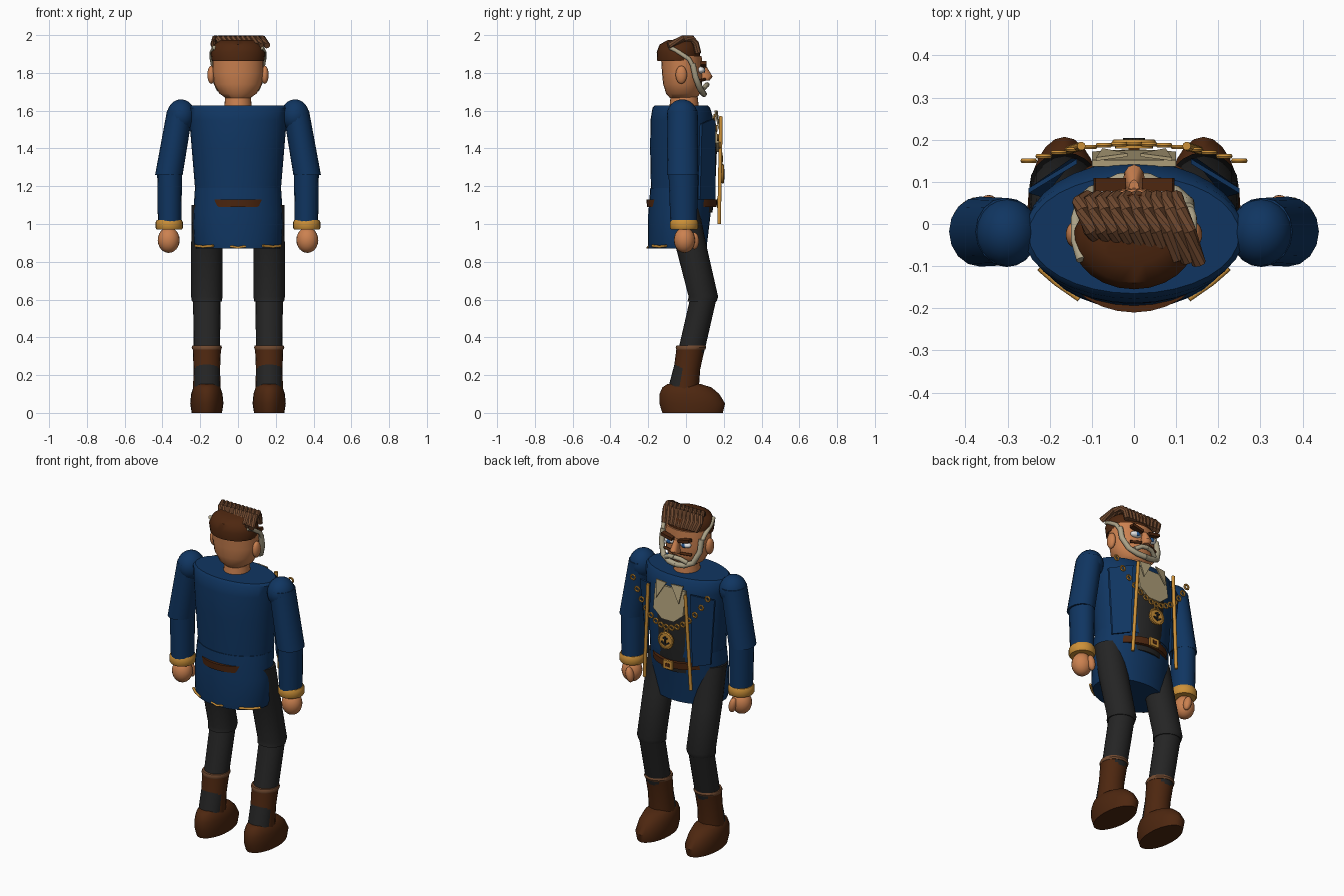
import bpy, bmesh, math
from mathutils import Vector, Matrix

cube = bpy.data.objects.get("Cube")
if cube:
    bpy.data.objects.remove(cube, do_unlink=True)


def colour(name, r, g, b):
    m = bpy.data.materials.new(name)
    m.use_nodes = True
    m.diffuse_color = (r, g, b, 1)
    bsdf = next(n for n in m.node_tree.nodes if n.type == 'BSDF_PRINCIPLED')
    bsdf.inputs["Base Color"].default_value = (r, g, b, 1)
    bsdf.inputs["Roughness"].default_value = 0.8
    return m


NAVY = colour("navy cloth", .005, .036, .12)
BLACK = colour("charcoal cloth", .018, .018, .018)
BROWN = colour("dark brown", .075, .02, .005)
TAN = colour("light brown", .17, .07, .03)
SKIN = colour("skin", .6, .22, .08)
GOLD = colour("gold", .6, .28, .04)
CREAM = colour("cream linen", .42, .34, .19)
GREY = colour("grey whiskers", .42, .37, .25)
WHITE = colour("eye white", .8, .8, .8)
BLUE = colour("iris blue", .02, .1, .3)


def finish(name, bm, mat, angle=40):
    bmesh.ops.recalc_face_normals(bm, faces=bm.faces)
    me = bpy.data.meshes.new(name)
    bm.to_mesh(me)
    bm.free()
    me.materials.append(mat)
    ob = bpy.data.objects.new(name, me)
    bpy.context.collection.objects.link(ob)
    bpy.ops.object.select_all(action='DESELECT')
    ob.select_set(True)
    bpy.context.view_layer.objects.active = ob
    bpy.ops.object.shade_smooth_by_angle(angle=math.radians(angle))
    return ob


def loft(name, rings, mat, sides=24):
    """Stack of elliptical rings: (z, centre x, centre y, radius x, radius y)."""
    bm = bmesh.new()
    loops = []
    for z, cx, cy, rx, ry in rings:
        turn = [math.tau * i / sides for i in range(sides)]
        loops.append([bm.verts.new((cx + rx * math.cos(a), cy + ry * math.sin(a), z)) for a in turn])
    for a, b in zip(loops, loops[1:]):
        for i in range(sides):
            j = (i + 1) % sides
            bm.faces.new((a[i], a[j], b[j], b[i]))
    bm.faces.new(loops[0])
    bm.faces.new(loops[-1])
    return finish(name, bm, mat)


def ball(name, at, size, mat, tilt=0):
    bm = bmesh.new()
    m = Matrix.Translation(at) @ Matrix.Rotation(tilt, 4, 'Y') @ Matrix.Diagonal((*size, 1))
    bmesh.ops.create_uvsphere(bm, u_segments=20, v_segments=12, radius=1, matrix=m)
    return finish(name, bm, mat)


def box(name, at, size, mat, tilt=0):
    bm = bmesh.new()
    m = Matrix.Translation(at) @ Matrix.Rotation(tilt, 4, 'Y') @ Matrix.Diagonal((*size, 1))
    bmesh.ops.create_cube(bm, size=1, matrix=m)
    return finish(name, bm, mat)


def tube(name, points, r, mat, closed=False, sides=10):
    """Round rod swept along a short path."""
    bm = bmesh.new()
    pts = [Vector(p) for p in points]
    n, loops = len(pts), []
    for k, p in enumerate(pts):
        before = pts[k - 1] if k or closed else p
        after = pts[(k + 1) % n] if k < n - 1 or closed else p
        d = (after - before).normalized()
        up = Vector((0, 1, 0)) if abs(d.y) < .9 else Vector((1, 0, 0))
        u = d.cross(up).normalized()
        v = d.cross(u)
        turn = [math.tau * i / sides for i in range(sides)]
        loops.append([bm.verts.new(p + r * (u * math.cos(a) + v * math.sin(a))) for a in turn])
    for a, b in zip(loops, loops[1:] + (loops[:1] if closed else [])):
        for i in range(sides):
            j = (i + 1) % sides
            bm.faces.new((a[i], a[j], b[j], b[i]))
    if not closed:
        bm.faces.new(loops[0])
        bm.faces.new(loops[-1])
    return finish(name, bm, mat)


def plate(name, points, thick, mat):
    bm = bmesh.new()
    face = bm.faces.new([bm.verts.new(p) for p in points])
    new = bmesh.ops.extrude_face_region(bm, geom=[face])["geom"]
    bmesh.ops.translate(bm, verts=[v for v in new if isinstance(v, bmesh.types.BMVert)], vec=(0, -thick, 0))
    return finish(name, bm, mat)


def link(name, x, y, z, r, wire, count=10):
    ring = [(x + r * math.cos(math.tau * i / count), y, z + r * math.sin(math.tau * i / count))
            for i in range(count)]
    return tube(name, ring, wire, GOLD, closed=True, sides=6)


# Coat, waistcoat and belt
loft("coat_body", [(1.16, 0, -.02, .225, .165), (1.4, 0, -.02, .245, .17), (1.55, 0, -.02, .258, .168),
                   (1.615, 0, -.025, .262, .152), (1.628, 0, -.025, .25, .14)], NAVY, 32)
loft("coat_skirt", [(.87, 0, -.045, .222, .155), (.9, 0, -.045, .232, .157), (1.05, 0, -.035, .237, .165),
                    (1.19, 0, -.022, .228, .167)], NAVY, 32)
loft("waistcoat", [(1.06, 0, 0, .165, .14), (1.2, 0, 0, .17, .155), (1.42, 0, 0, .175, .165),
                   (1.56, 0, 0, .165, .14)], BLACK, 32)
loft("belt", [(1.09, 0, -.022, .2, .184), (1.13, 0, -.022, .2, .188)], BROWN, 32)
box("belt_buckle", (0, .17, 1.11), (.06, .014, .05), GOLD)
box("buckle_window", (0, .177, 1.11), (.026, .006, .02), BROWN)

# Shirt front and collar points
plate("shirt_front", [(-.1, .152, 1.57), (-.1, .172, 1.43), (-.04, .176, 1.38), (.04, .176, 1.38),
                      (.1, .172, 1.43), (.1, .152, 1.57)], .015, CREAM)

# Gold hem pieces on the back of the skirt
tube("hem_trim_back", [(-.04, -.196, .882), (0, -.204, .875), (.04, -.196, .882)], .006, GOLD)

for s, side in ((1, "left"), (-1, "right")):
    # Coat front panels and gold edging
    plate(side + "_coat_front", [(s * .25, .085, 1.53), (s * .135, .155, 1.56), (s * .15, .155, 1.13),
                                 (s * .215, .075, 1.13)], .012, NAVY)
    tube(side + "_coat_edging", [(s * .125, .185, 1.57), (s * .155, .175, 1)], .01, GOLD)
    tube(side + "_hem_trim", [(s * .225, -.105, .884), (s * .185, -.14, .88), (s * .13, -.178, .884)], .007, GOLD)
    plate(side + "_collar_point", [(s * .015, .168, 1.6), (s * .09, .158, 1.6), (s * .075, .18, 1.5)], .008, CREAM)

    # Arm
    ball(side + "_shoulder", (s * .302, -.02, 1.575), (.075, .082, .085), NAVY)
    loft(side + "_upper_arm", [(1.26, s * .366, -.018, .073, .083), (1.6, s * .307, -.018, .069, .08)], NAVY, 16)
    loft(side + "_forearm", [(.99, s * .362, -.012, .062, .07), (1.28, s * .362, -.015, .066, .078)], NAVY, 16)
    loft(side + "_cuff", [(.97, s * .364, -.01, .066, .069), (.98, s * .364, -.01, .072, .075),
                          (1.01, s * .364, -.01, .072, .075), (1.022, s * .364, -.01, .066, .069)], GOLD)
    ball(side + "_hand", (s * .367, -.008, .915), (.058, .056, .068), SKIN)
    ball(side + "_thumb", (s * .345, .045, .91), (.022, .024, .045), SKIN, s * .2)

    # Leg, with the shin running inside the boot
    x = s * .165
    loft(side + "_thigh", [(.59, x, .085, .079, .077), (.615, x, .092, .083, .078), (.87, x, .03, .083, .082),
                           (1.1, x, -.02, .08, .085)], BLACK, 20)
    loft(side + "_shin", [(.14, x, -.022, .068, .07), (.35, x, .033, .07, .07), (.62, x, .095, .073, .07)], BLACK, 20)
    loft(side + "_boot_shaft", [(.1, x, -.01, .074, .076), (.23, x, .005, .07, .07), (.345, x, .025, .075, .075)],
         BROWN, 20)
    loft(side + "_boot_rim", [(.335, x, .025, .076, .077), (.345, x, .026, .08, .081), (.357, x, .027, .076, .077)],
         TAN, 20)
    loft(side + "_foot", [(0, x, .035, .08, .16), (.05, x, .033, .088, .174), (.1, x, .018, .083, .158),
                          (.135, x, .005, .072, .13), (.152, x, -.01, .055, .09)], BROWN)

    # Ear, eye, brow and whiskers
    ball(side + "_ear", (s * .142, -.025, 1.79), (.02, .03, .048), SKIN)
    ball(side + "_eye", (s * .053, .078, 1.815), (.034, .022, .018), WHITE)
    ball(side + "_iris", (s * .05, .096, 1.814), (.013, .006, .013), BLUE)
    box(side + "_brow", (s * .057, .093, 1.845), (.075, .032, .018), BROWN, -s * .22)
    tube(side + "_cheek_line", [(s * .03, .1, 1.765), (s * .09, .075, 1.76)], .008, BROWN)
    tube(side + "_moustache", [(0, .112, 1.738), (s * .035, .108, 1.735), (s * .07, .09, 1.715)], .013, GREY)
    tube(side + "_beard", [(s * .128, .035, 1.85), (s * .128, .05, 1.78), (s * .1, .075, 1.715),
                           (s * .05, .09, 1.692), (0, .095, 1.688)], .016, GREY)
    tube(side + "_temple_lock", [(s * .125, -.085, 1.935), (s * .138, -.04, 1.91), (s * .138, .015, 1.875),
                                 (s * .13, .04, 1.83)], .012, GREY)

# Neck, head and nose
loft("neck", [(1.6, 0, -.01, .075, .08), (1.69, 0, -.01, .066, .07)], SKIN)
loft("head", [(1.667, 0, -.015, .065, .07), (1.69, 0, -.015, .098, .09), (1.74, 0, -.018, .127, .103),
              (1.8, 0, -.02, .136, .107), (1.89, 0, -.025, .136, .108)], SKIN)
loft("nose", [(1.76, 0, .095, .022, .03), (1.78, 0, .105, .026, .036), (1.84, 0, .085, .012, .02)], SKIN, 12)

# Hair cap and swept strands
loft("hair_cap", [(1.862, 0, -.04, .138, .112), (1.91, 0, -.04, .145, .115), (1.95, 0, -.035, .128, .105),
                  (1.975, 0, -.025, .09, .07)], BROWN)
for i in range(10):
    x = -.122 + i * .026
    tube(f"hair_strand_{i + 1}", [(x * .9, .064, 1.905), (x - .008, .052, 1.955), (x, .032, 1.982),
                                  (x + .018, -.015, 1.982), (x + .042, -.04 - i * .006, 1.945)], .017, TAN, sides=8)

# Chain of office, with rosettes between the shoulders
COUNT = 15
for i in range(COUNT):
    t = 2 * i / (COUNT - 1) - 1
    link(f"chain_link_{i + 1}", .25 * t, .19 - .04 * t * t, 1.345 + .22 * t * t, .014, .006)

# Medallion with a dark anchor shape
bm = bmesh.new()
turn = Matrix.Translation((0, .188, 1.265)) @ Matrix.Rotation(math.pi / 2, 4, 'X')
bmesh.ops.create_cone(bm, cap_ends=True, segments=24, radius1=.045, radius2=.045, depth=.018, matrix=turn)
finish("medallion", bm, GOLD)
link("medallion_rim", 0, .195, 1.265, .045, .007, 20)
link("medallion_loop", 0, .19, 1.323, .012, .005)
box("anchor_stem", (0, .2, 1.265), (.008, .008, .05), BLACK)
box("anchor_bar", (0, .2, 1.28), (.028, .008, .007), BLACK)
for s, side in ((1, "left"), (-1, "right")):
    box(side + "_anchor_fluke", (s * .012, .2, 1.248), (.03, .008, .008), BLACK, -s * .6)
